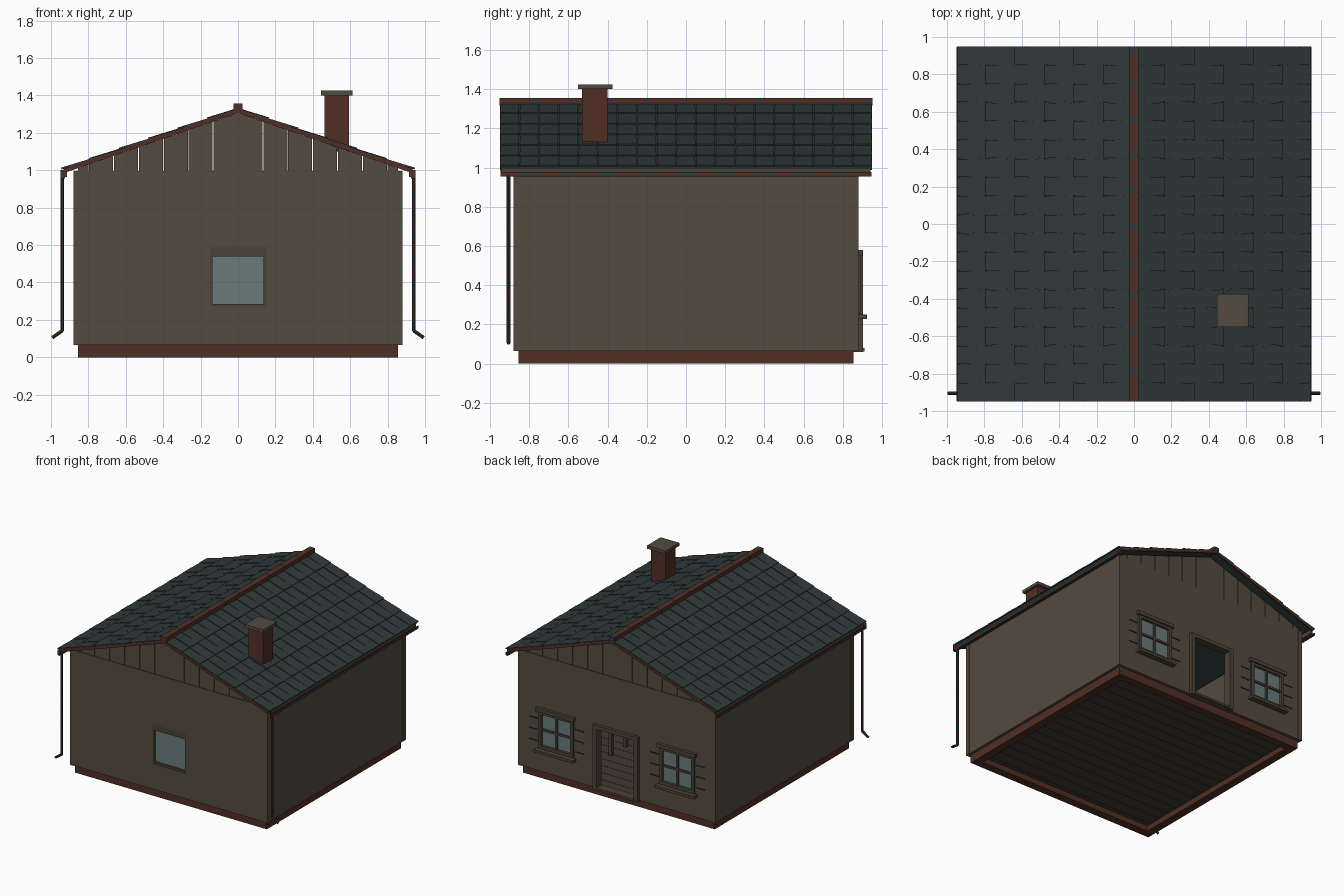
import bpy, bmesh, math
from mathutils import Vector

if "Cube" in bpy.data.objects:
    bpy.data.objects.remove(bpy.data.objects["Cube"])


def material(name, rgb):
    m = bpy.data.materials.new(name)
    m.diffuse_color = (*rgb, 1)
    m.use_nodes = True
    m.node_tree.nodes["Principled BSDF"].inputs["Base Color"].default_value = m.diffuse_color
    return m


WALL = material("weathered plaster brown", (0.088, 0.070, 0.049))
SLATE = material("dark slate teal", (0.029, 0.041, 0.041))
RUST = material("rust brown", (0.083, 0.028, 0.018))
GLASS = material("pale glass", (0.143, 0.202, 0.195))
FLOOR = material("dark floor wood", (0.052, 0.043, 0.032))
TRIM = material("trim brown", (0.072, 0.054, 0.038))
IRON = material("dark iron", (0.02, 0.018, 0.015))


def finish(name, bm, *mats):
    bmesh.ops.recalc_face_normals(bm, faces=bm.faces)
    me = bpy.data.meshes.new(name)
    bm.to_mesh(me)
    bm.free()
    for m in mats:
        me.materials.append(m)
    ob = bpy.data.objects.new(name, me)
    bpy.context.collection.objects.link(ob)
    return ob


def hexa(bm, pts, mat=0):
    # pts: lower ring of four, then upper ring of four
    v = [bm.verts.new(p) for p in pts]
    for f in ((0, 1, 2, 3), (4, 5, 6, 7), (0, 1, 5, 4), (1, 2, 6, 5), (2, 3, 7, 6), (3, 0, 4, 7)):
        bm.faces.new([v[i] for i in f]).material_index = mat


def add_box(bm, x0, x1, y0, y1, z0, z1, mat=0):
    hexa(bm, [(x, y, z) for z in (z0, z1) for x, y in ((x0, y0), (x1, y0), (x1, y1), (x0, y1))], mat)


def boxes(name, mat, *dims):
    bm = bmesh.new()
    for d in dims:
        add_box(bm, *d)
    return finish(name, bm, mat)


# Foundation ring and plank floor
boxes("foundation", RUST,
      (-.855, .855, -.855, -.79, 0, .065), (-.855, .855, .79, .855, 0, .065),
      (-.855, -.79, -.79, .79, 0, .065), (.79, .855, -.79, .79, 0, .065))
boxes("floor_planks", FLOOR,
      *[(-.85, .85, -.85 + i * .1, -.753 + i * .1, .045, .07) for i in range(17)])

# Walls with cut openings
W, H = .877, .995
WIN = (.54, -.54)
front = boxes("front_wall", WALL, (-.845, .845, -W, -.842, .065, H))
back = boxes("back_wall", WALL, (-.845, .845, .842, W, .065, H))
boxes("side_walls", WALL, (-W, -.842, -.845, .845, .065, H), (.842, W, -.845, .845, .065, H))
boxes("corner_posts", WALL, *[(sx * .862 - .018, sx * .862 + .018, sy * .862 - .018, sy * .862 + .018, .065, H)
                              for sx in (-1, 1) for sy in (-1, 1)])
cut_front = boxes("front_opening_cutter", WALL, (-.15, .15, -1, -.7, .27, .59))
cut_back = boxes("back_opening_cutter", WALL, (-.17, .17, .7, 1, .03, .555),
                 *[(c - .14, c + .14, .7, 1, .27, .55) for c in WIN])
for wall, cut in ((front, cut_front), (back, cut_back)):
    cut.hide_render = True
    cut.display_type = 'WIRE'
    mod = wall.modifiers.new("opening", 'BOOLEAN')
    mod.operation = 'DIFFERENCE'
    mod.solver = 'EXACT'
    mod.object = cut

# Front window, recessed
boxes("front_window_frame", TRIM, (-.15, .15, -.872, -.845, .54, .59), (-.15, .15, -.872, -.845, .27, .285),
      (-.15, -.137, -.872, -.845, .285, .54), (.137, .15, -.872, -.845, .285, .54))
boxes("front_window_glass", GLASS, (-.14, .14, -.858, -.85, .28, .545))

# Back windows: frame, crossbars, head, sill and small iron hinges
for n, c in enumerate(WIN):
    y0, y1 = .86, .892
    boxes(f"back_window_frame_{n}", TRIM,
          (c - .155, c - .13, y0, y1, .255, .55), (c + .13, c + .155, y0, y1, .255, .55),
          (c - .13, c + .13, y0, y1, .255, .28), (c - .13, c + .13, y0, y1, .53, .55),
          (c - .009, c + .009, y0, .885, .28, .53), (c - .13, c + .13, y0, .884, .397, .413),
          (c - .17, c + .17, .87, .902, .55, .58))
    boxes(f"back_window_sill_{n}", TRIM, (c - .175, c + .175, .87, .922, .228, .25))
    boxes(f"back_window_glass_{n}", GLASS, (c - .135, c + .135, .863, .871, .275, .535))
    boxes(f"back_window_hinges_{n}", IRON,
          *[(c + s * .205 - .04, c + s * .205 + .04, .87, .881, z, z + .008)
            for s in (-1, 1) for z in (.3, .39, .48)])

# Open doorway
boxes("door_frame", TRIM, (-.2, -.165, .84, .903, .06, .55), (.165, .2, .84, .903, .06, .55),
      (-.2, .2, .84, .903, .55, .58))
boxes("door_threshold", TRIM, (-.17, .17, .835, .91, .062, .08))

# Table inside
boxes("table", TRIM, *[(-.05, .45, y, y + .075, .3, .32) for y in (.15, .23, .31)],
      *[(x, x + .03, y, y + .03, .07, .3) for x in (-.03, .4) for y in (.16, .345)])

# Roof geometry: distance down the slope and height above it
A = math.atan2(.325, .945)
CA, SA = math.cos(A), math.sin(A)
TOP = 1.337


def slope(side, s, y, n):
    return (side * (s * CA + n * SA), y, TOP - s * SA + n * CA)


def slope_slab(bm, side, s0, s1, y0, y1, n0, n1, drop=0.0, taper=0.0):
    # drop lowers the uphill end, taper narrows it
    hexa(bm, [slope(side, s, y, n + d) for n in (n0, n1)
              for s, y, d in ((s0, y0 + taper, -drop), (s1, y0, 0), (s1, y1, 0), (s0, y1 - taper, -drop))])


# Roof deck, overlapping tiles, verge boards
ROWS, COLS = 6, 19
deck, tiles, verge = bmesh.new(), bmesh.new(), bmesh.new()
for side in (-1, 1):
    slope_slab(deck, side, 0, .99, -.938, .938, -.022, -.008)
    for r in range(ROWS):
        for c in range(COLS):
            y = -.95 + c * .1
            lift = .002 if (r + c) % 2 else 0
            slope_slab(tiles, side, r / ROWS, min((r + 1) / ROWS + .008, 1),
                       y + .001, y + .099, -.008 + lift, lift, .006, .004)
    for sy in (-1, 1):
        slope_slab(verge, side, 0, .99, sy * .944 - .005, sy * .944 + .005, -.03, -.008)
finish("roof_deck", deck, SLATE)
finish("roof_tiles", tiles, SLATE)
finish("verge_boards", verge, RUST)

# Ridge cap with dark joints
bm = bmesh.new()
for i in range(10):
    y = -.95 + i * .19
    add_box(bm, -.024, .024, y, y + .165, 1.318, 1.356)
    add_box(bm, -.023, .023, y + .165, y + .19, 1.318, 1.355, 1)
finish("ridge_cap", bm, RUST, SLATE)

# Gable boards with narrow gaps
bm = bmesh.new()
for sy in (-1, 1):
    for side in (-1, 1):
        for i in range(7):
            a, b = i * .133 + (.0025 if i else 0), min((i + 1) * .133 - .0025, .855)
            za, zb = (1.305 - .344 * x for x in (a, b))
            ys = (sy * .872, sy * .85)
            hexa(bm, [(side * x, y, z) for y in ys
                      for x, z in ((a, .993), (b, .993), (b, zb), (a, za))])
finish("gable_boards", bm, WALL)

# Chimney
boxes("chimney", RUST, (.463, .593, -.53, -.4, 1.1, 1.402))
boxes("chimney_cap", WALL, (.445, .611, -.55, -.375, 1.4, 1.425))


# Gutters, fascias and downspouts in patchy rust and slate
def tube(bm, p, q, r, mat):
    p, q = Vector(p), Vector(q)
    d = q - p
    mx = d.to_track_quat('Z', 'Y').to_matrix().to_4x4()
    mx.translation = (p + q) / 2
    res = bmesh.ops.create_cone(bm, cap_ends=True, segments=8, radius1=r, radius2=r,
                                depth=d.length, matrix=mx)
    for f in {f for v in res["verts"] for f in v.link_faces}:
        f.material_index = mat


for side, label in ((-1, "left"), (1, "right")):
    xs = lambda a, b: sorted((side * a, side * b))
    boxes(f"fascia_{label}", TRIM, (*xs(.915, .928), -.94, .94, .965, 1.006))
    bm = bmesh.new()
    for i in range(19):
        y = -.945 + i * .0995
        add_box(bm, *xs(.926, .948), y, y + .0995, .956, .964, i % 2)
        add_box(bm, *xs(.941, .948), y, y + .0995, .964, .978, i % 2)
    add_box(bm, *xs(.926, .95), -.945, -.938, .956, 1.0)
    finish(f"gutter_{label}", bm, RUST, SLATE)
    bm = bmesh.new()
    N, top, low = 14, .965, .14
    for i in range(N):
        za, zb = (top + (low - top) * k / N for k in (i, i + 1))
        tube(bm, (side * .94, -.905, za), (side * .94, -.905, zb), .0095, i % 2)
    tube(bm, (side * .938, -.905, .143), (side * .993, -.905, .105), .0095, 1)
    finish(f"downspout_{label}", bm, RUST, SLATE)
